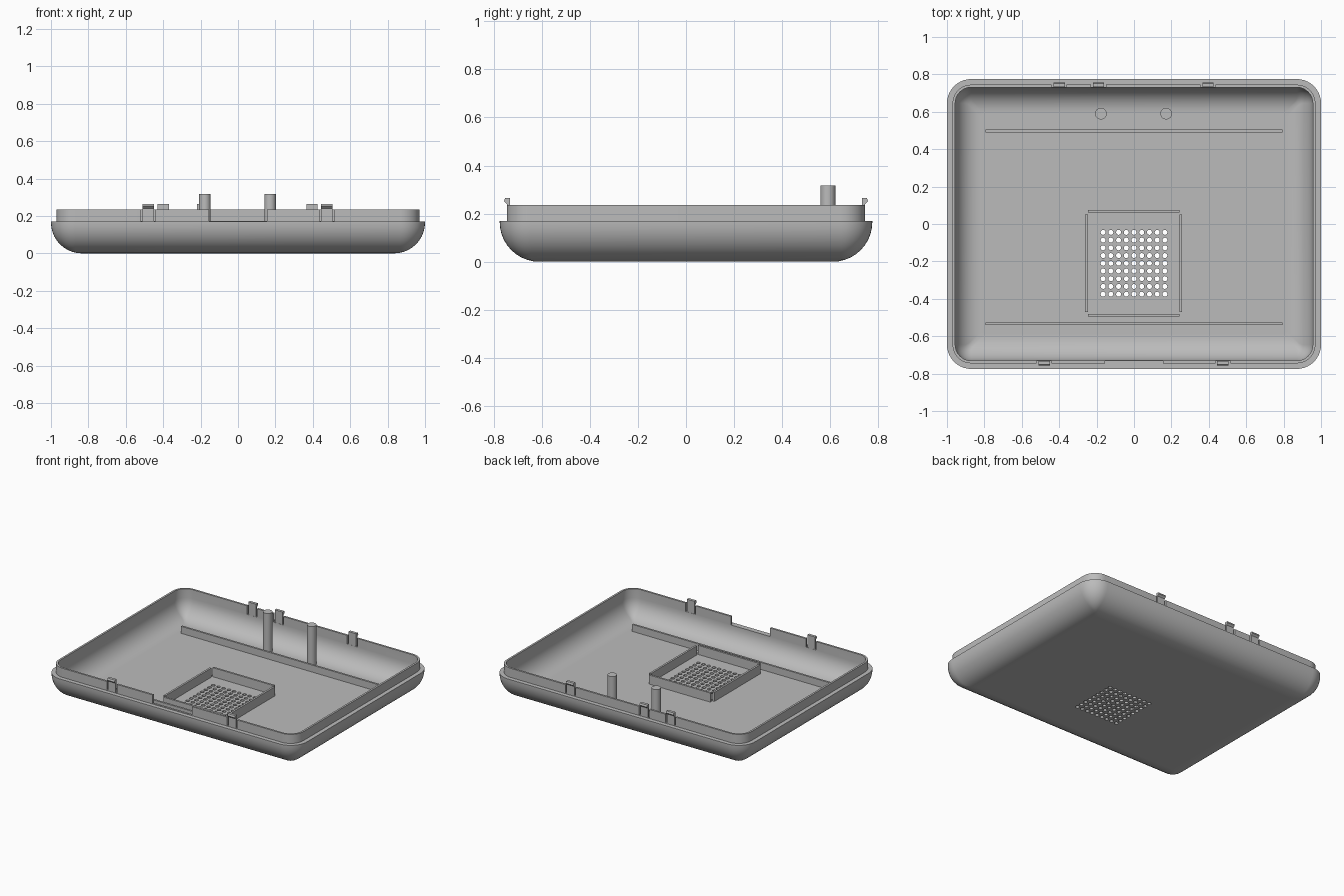
import bpy, bmesh
from math import sin, cos, pi
from mathutils import Matrix, Vector

if "Cube" in bpy.data.objects:
    bpy.data.objects.remove(bpy.data.objects["Cube"], do_unlink=True)

HALF_X, HALF_Y, CORNER = 1.0, 0.775, 0.13
LEDGE, RIM_TOP, FLOOR = 0.17, 0.235, 0.035

grey = bpy.data.materials.new("plain grey")
grey.use_nodes = True
grey.diffuse_color = (0.5, 0.5, 0.5, 1)
grey.node_tree.nodes["Principled BSDF"].inputs["Base Color"].default_value = (0.5, 0.5, 0.5, 1)


def make_object(name, bm):
    mesh = bpy.data.meshes.new(name)
    bmesh.ops.recalc_face_normals(bm, faces=bm.faces)
    bm.to_mesh(mesh)
    bm.free()
    obj = bpy.data.objects.new(name, mesh)
    mesh.materials.append(grey)
    bpy.context.collection.objects.link(obj)
    return obj


def smooth(obj):
    bpy.ops.object.select_all(action="DESELECT")
    obj.select_set(True)
    bpy.context.view_layer.objects.active = obj
    bpy.ops.object.shade_smooth_by_angle(angle=pi / 6)


def add_box(bm, low, high):
    low, high = Vector(low), Vector(high)
    matrix = Matrix.Translation((low + high) / 2) @ Matrix.Diagonal((*(high - low), 1))
    bmesh.ops.create_cube(bm, size=1, matrix=matrix)


def add_cylinder(bm, x, y, radius, bottom, top, sides):
    bmesh.ops.create_cone(bm, cap_ends=True, segments=sides, radius1=radius, radius2=radius,
                          depth=top - bottom,
                          matrix=Matrix.Translation((x, y, (bottom + top) / 2)))


def box(name, low, high):
    bm = bmesh.new()
    add_box(bm, low, high)
    return make_object(name, bm)


def ring(bm, inset, z, steps=10):
    """Rounded rectangle, moved inwards from the outline."""
    r = max(CORNER - inset, 0.02)
    cx, cy = HALF_X - inset - r, HALF_Y - inset - r
    verts = []
    for quarter, (sx, sy) in enumerate([(1, 1), (-1, 1), (-1, -1), (1, -1)]):
        for i in range(steps + 1):
            a = (quarter + i / steps) * pi / 2
            verts.append(bm.verts.new((sx * cx + r * cos(a), sy * cy + r * sin(a), z)))
    return verts


def fillet(edge_inset, radius, base, steps=10):
    """Quarter round from the floor up to the wall, as (inset, z) pairs."""
    arc = [(i / steps) * pi / 2 for i in range(steps + 1)]
    return [(edge_inset + radius * (1 - sin(a)), base + radius * (1 - cos(a))) for a in arc]


# Tray shell: outside, ledge, rim and hollow inside in one closed loft
outside = fillet(0, 0.165, 0)
inside = fillet(0.044, 0.135, FLOOR)
profile = [(0.172, 0)] + outside + [(0, LEDGE), (0.03, LEDGE), (0.03, RIM_TOP), (0.044, RIM_TOP)]
profile += inside[::-1] + [(0.186, FLOOR)]
bm = bmesh.new()
rings = [ring(bm, inset, z) for inset, z in profile]
for a, b in zip(rings, rings[1:]):
    for i in range(len(a)):
        j = (i + 1) % len(a)
        bm.faces.new((a[i], a[j], b[j], b[i]))
bm.faces.new(rings[0][::-1])
bm.faces.new(rings[-1])
shell = make_object("tray_shell", bm)

# Cutter: speaker holes, front notch and slots beside the clips
clips = [(-0.48, -1), (0.475, -1), (-0.4, 1), (-0.19, 1), (0.395, 1)]
bm = bmesh.new()
for i in range(9):
    for j in range(9):
        add_cylinder(bm, (i - 4) * 0.0413, -0.21 + (j - 4) * 0.0413, 0.0135, -0.05, 0.1, 12)
add_box(bm, (-0.155, -0.85, LEDGE + 0.004), (0.155, -0.7, 0.3))
for x, side in clips:
    y0, y1 = sorted((side * 0.7, side * 0.85))
    add_box(bm, (x - 0.04, y0, LEDGE + 0.004), (x + 0.04, y1, 0.3))
cutter = make_object("cutter", bm)
cutter.hide_render = True
mod = shell.modifiers.new("openings", "BOOLEAN")
mod.operation, mod.solver, mod.object = "DIFFERENCE", "EXACT", cutter
bpy.context.view_layer.update()
shell.data = bpy.data.meshes.new_from_object(shell.evaluated_get(bpy.context.evaluated_depsgraph_get()))
shell.modifiers.clear()
bpy.data.objects.remove(cutter, do_unlink=True)
smooth(shell)

# Snap clips: thin upright with an outward hook on top
for n, (x, side) in enumerate(clips):
    bm = bmesh.new()
    outline = [(0.732, 0.165), (0.745, 0.165), (0.745, 0.24), (0.757, 0.252), (0.752, 0.265), (0.732, 0.265)]
    face = bm.faces.new([bm.verts.new((x - 0.03, side * y, z)) for y, z in outline])
    new = bmesh.ops.extrude_face_region(bm, geom=[face])["geom"]
    bmesh.ops.translate(bm, vec=(0.06, 0, 0), verts=[v for v in new if isinstance(v, bmesh.types.BMVert)])
    make_object(f"snap_clip_{n + 1}", bm)

# Two round posts near the back
for name, x in (("right_post", -0.177), ("left_post", 0.172)):
    bm = bmesh.new()
    add_cylinder(bm, x, 0.59, 0.031, FLOOR - 0.01, 0.318, 32)
    smooth(make_object(name, bm))

# Long floor ribs
for name, y in (("back_rib", 0.497), ("front_rib", -0.533)):
    box(name, (-0.795, y - 0.007, FLOOR - 0.01), (0.795, y + 0.007, 0.085))

# Four-bar frame around the speaker holes
for name, y in (("frame_back", 0.068), ("frame_front", -0.488)):
    box(name, (-0.245, y - 0.007, FLOOR - 0.01), (0.242, y + 0.007, 0.1))
for name, x in (("frame_right", -0.254), ("frame_left", 0.25)):
    box(name, (x - 0.007, -0.47, FLOOR - 0.01), (x + 0.007, 0.052, 0.1))
